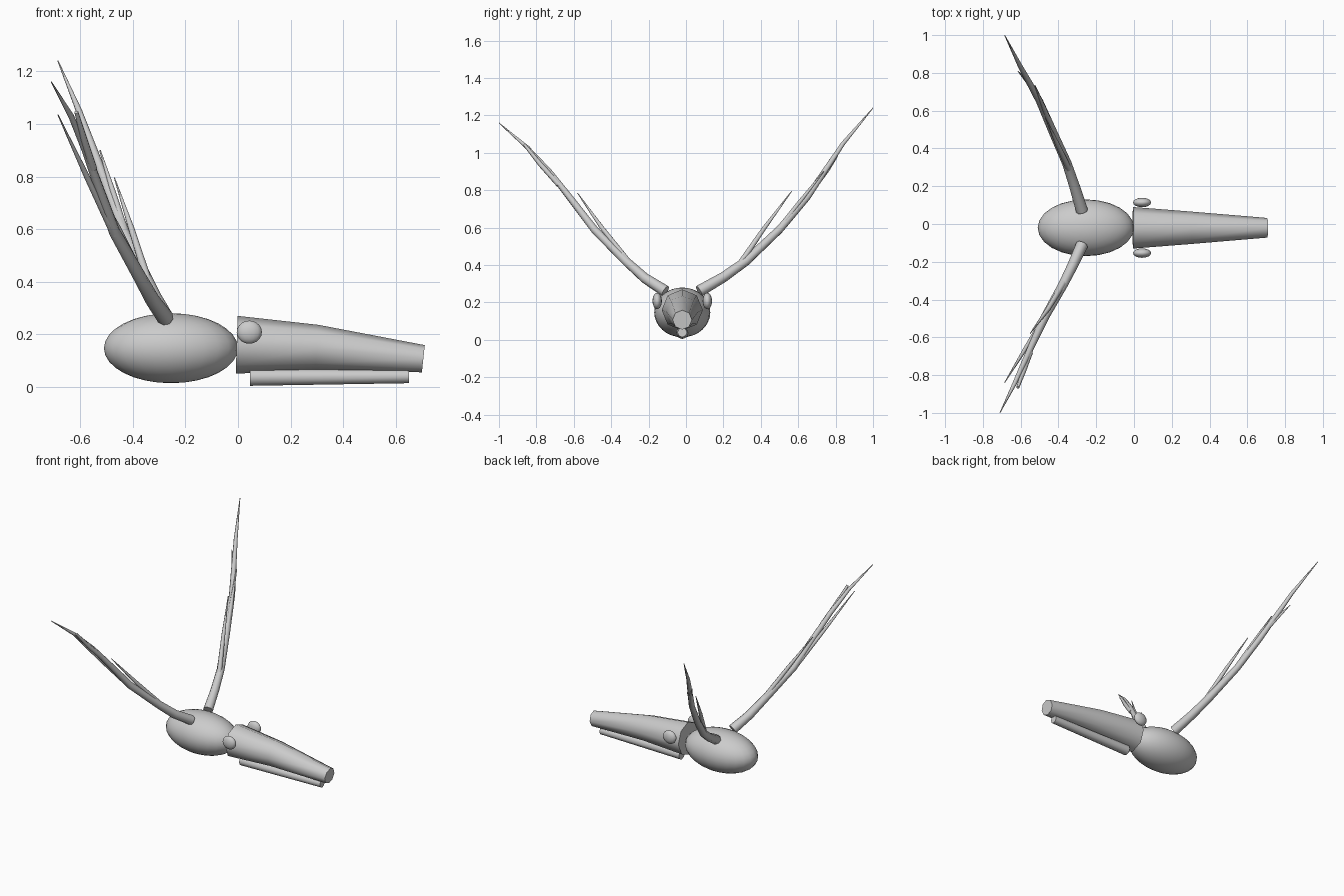
import bpy, bmesh, math
from mathutils import Vector

if "Cube" in bpy.data.objects:
    bpy.data.objects.remove(bpy.data.objects["Cube"])

bone = bpy.data.materials.new("pale grey bone")
bone.diffuse_color = (0.6, 0.6, 0.6, 1)
bone.use_nodes = True
bone.node_tree.nodes["Principled BSDF"].inputs["Base Color"].default_value = bone.diffuse_color
MID = -0.02  # y of the skull's centre line


def finish(obj, angle=50):
    obj.data.materials.append(bone)
    bpy.ops.object.select_all(action='DESELECT')
    obj.select_set(True)
    bpy.context.view_layer.objects.active = obj
    bpy.ops.object.shade_smooth_by_angle(angle=math.radians(angle))


def ellipsoid(name, centre, radii, segments, rings):
    bpy.ops.mesh.primitive_uv_sphere_add(segments=segments, ring_count=rings, radius=1, location=centre)
    obj = bpy.context.object
    obj.name = name
    obj.scale = radii
    bpy.ops.object.transform_apply(location=False, rotation=False)
    finish(obj)


def tube(name, path, sides=8):
    """Capped tapered tube through (x, y, z, radius) points."""
    bm = bmesh.new()
    pts = [Vector(p[:3]) for p in path]
    rings = []
    for i, p in enumerate(pts):
        t = (pts[min(i + 1, len(pts) - 1)] - pts[max(i - 1, 0)]).normalized()
        u = t.cross(Vector((0, 0, 1))).normalized()
        v = u.cross(t)
        r = path[i][3]
        rings.append([bm.verts.new(p + r * (math.cos(a) * u + math.sin(a) * v))
                      for a in (2 * math.pi * k / sides for k in range(sides))])
    for a, b in zip(rings, rings[1:]):
        for k in range(sides):
            n = (k + 1) % sides
            bm.faces.new((a[k], a[n], b[n], b[k]))
    bm.faces.new(rings[0])
    bm.faces.new(rings[-1])
    bmesh.ops.recalc_face_normals(bm, faces=bm.faces)
    mesh = bpy.data.meshes.new(name)
    bm.to_mesh(mesh)
    bm.free()
    obj = bpy.data.objects.new(name, mesh)
    bpy.context.collection.objects.link(obj)
    finish(obj)


# Skull
ellipsoid("cranium", (-0.255, MID, 0.147), (0.255, 0.15, 0.133), 24, 16)
tube("snout", [(-0.005, MID, 0.16, 0.11), (0.3, MID, 0.15, 0.086), (0.705, MID, 0.107, 0.052)])
tube("lower_jaw", [(0.045, MID, 0.037, 0.033), (0.65, MID, 0.04, 0.026)])
for side, label in ((1, "left"), (-1, "right")):
    ellipsoid(label + "_eye", (0.043, MID + side * 0.134, 0.208), (0.048, 0.025, 0.044), 16, 10)

# Left antler beam and tines
tube("left_antler_beam", [
    (-0.275, 0.07, 0.26, 0.032), (-0.315, 0.2, 0.335, 0.028), (-0.355, 0.32, 0.42, 0.025),
    (-0.435, 0.5, 0.59, 0.022), (-0.5, 0.65, 0.765, 0.019), (-0.55, 0.74, 0.9, 0.016),
    (-0.605, 0.84, 1.05, 0.012), (-0.685, 1.0, 1.24, 0.002)])
tube("left_lower_tine", [(-0.345, 0.29, 0.41, 0.016), (-0.405, 0.42, 0.6, 0.012), (-0.47, 0.565, 0.795, 0.002)])
tube("left_middle_tine", [(-0.42, 0.47, 0.56, 0.015), (-0.475, 0.61, 0.74, 0.011), (-0.525, 0.735, 0.9, 0.003)])
tube("left_upper_tine", [(-0.52, 0.69, 0.82, 0.013), (-0.57, 0.76, 0.91, 0.009), (-0.615, 0.81, 0.98, 0.002)])

# Right antler beam and tines
tube("right_antler_beam", [
    (-0.275, -0.11, 0.26, 0.032), (-0.325, -0.22, 0.33, 0.028), (-0.375, -0.32, 0.42, 0.025),
    (-0.47, -0.49, 0.59, 0.022), (-0.53, -0.62, 0.76, 0.018), (-0.58, -0.73, 0.9, 0.015),
    (-0.635, -0.85, 1.03, 0.011), (-0.71, -1.0, 1.16, 0.002)])
tube("right_lower_tine", [(-0.365, -0.3, 0.41, 0.016), (-0.455, -0.45, 0.6, 0.012), (-0.55, -0.58, 0.785, 0.002)])
tube("right_middle_tine", [(-0.47, -0.49, 0.58, 0.015), (-0.575, -0.66, 0.8, 0.011), (-0.685, -0.84, 1.035, 0.002)])
tube("right_upper_tine", [(-0.55, -0.68, 0.83, 0.015), (-0.585, -0.78, 0.94, 0.013), (-0.615, -0.865, 1.045, 0.008)])
